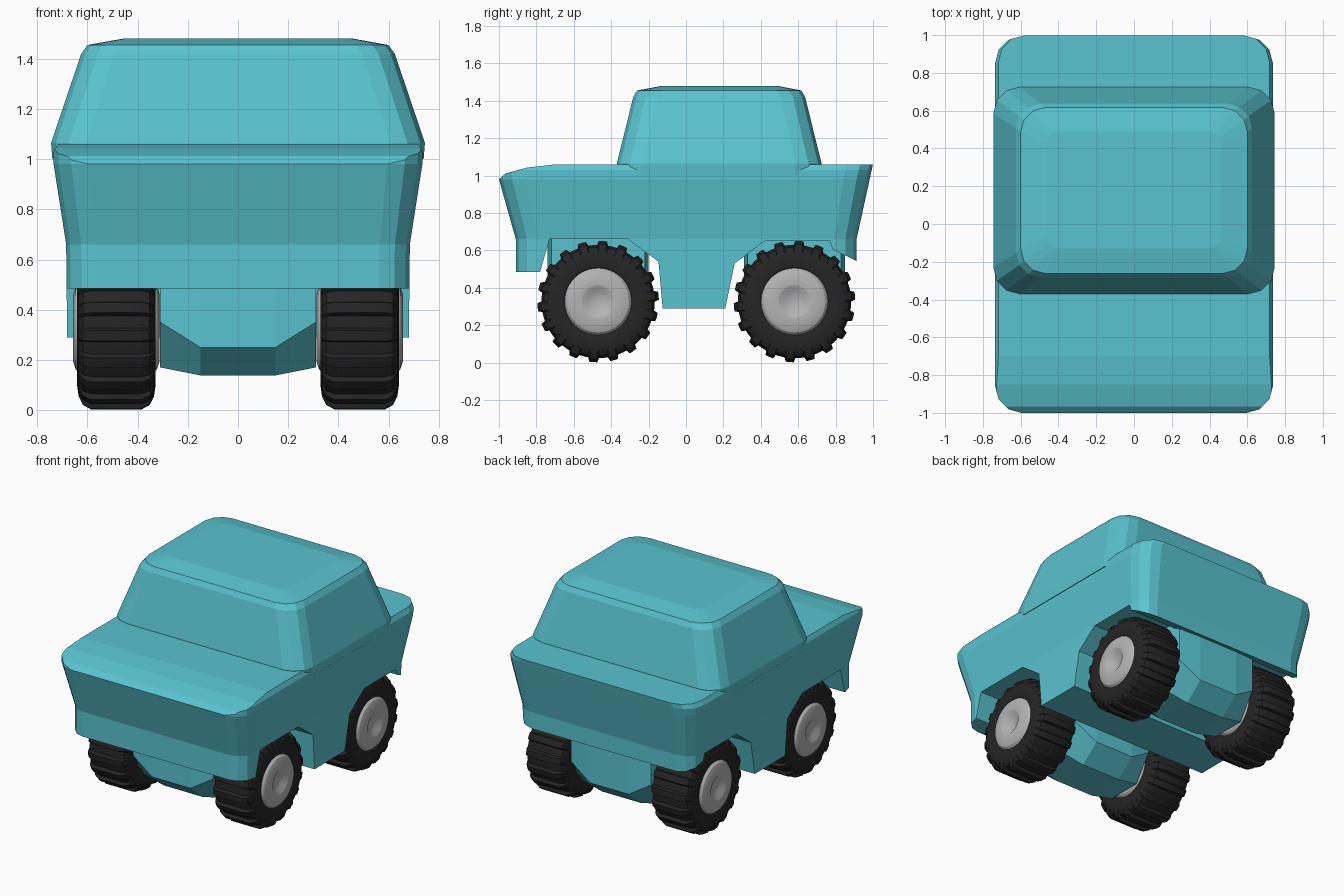
import bpy, bmesh, math

if "Cube" in bpy.data.objects:
    bpy.data.objects.remove(bpy.data.objects["Cube"])


def material(name, col):
    m = bpy.data.materials.new(name)
    m.diffuse_color = (*col, 1)
    m.use_nodes = True
    m.node_tree.nodes["Principled BSDF"].inputs["Base Color"].default_value = m.diffuse_color
    return m


TEAL = material("teal paint", (0.10, 0.55, 0.63))
RUBBER = material("black rubber", (0.018, 0.018, 0.018))
METAL = material("grey metal", (0.46, 0.46, 0.46))


def make_object(name, verts, faces, mat):
    me = bpy.data.meshes.new(name)
    me.from_pydata(verts, [], faces)
    bm = bmesh.new()
    bm.from_mesh(me)
    bmesh.ops.recalc_face_normals(bm, faces=bm.faces)
    bm.to_mesh(me)
    bm.free()
    me.materials.append(mat)
    ob = bpy.data.objects.new(name, me)
    bpy.context.collection.objects.link(ob)
    return ob


def loft(name, rings, mat):
    """Skin a list of equal closed rings and cap both ends."""
    n = len(rings[0])
    verts = [p for r in rings for p in r]
    faces = [(i * n + j, i * n + (j + 1) % n, (i + 1) * n + (j + 1) % n, (i + 1) * n + j)
             for i in range(len(rings) - 1) for j in range(n)]
    faces += [tuple(range(n)), tuple(range(len(verts) - n, len(verts)))]
    return make_object(name, verts, faces, mat)


def rounded_ring(z, hx, y0, y1, r, seg=3):
    pts = []
    corners = [(hx - r, y1 - r), (-hx + r, y1 - r), (-hx + r, y0 + r), (hx - r, y0 + r)]
    for k, (cx, cy) in enumerate(corners):
        for s in range(seg + 1):
            a = math.pi / 2 * (k + s / seg)
            pts.append((cx + r * math.cos(a), cy + r * math.sin(a), z))
    return pts


# Body tub, trimmed by a side profile that cuts hood curve and wheel arches
body = loft("body", [rounded_ring(0.2, 0.68, -0.91, 0.91, 0.12),
                     rounded_ring(0.66, 0.685, -0.91, 0.912, 0.12),
                     rounded_ring(0.98, 0.735, -1.0, 0.982, 0.14),
                     rounded_ring(1.03, 0.735, -1.0, 0.993, 0.14),
                     rounded_ring(1.065, 0.715, -1.0, 1.0, 0.14)], TEAL)
profile = [(-1.1, 0.98), (-1.0, 0.98), (-0.965, 1.012), (-0.85, 1.043), (-0.7, 1.06), (1.1, 1.061),
           (1.1, 0.45), (0.91, 0.545), (0.785, 0.605), (0.77, 0.65), (0.42, 0.65),
           (0.26, 0.53), (0.21, 0.29), (-0.125, 0.29), (-0.147, 0.54), (-0.31, 0.66),
           (-0.73, 0.66), (-0.78, 0.485), (-1.1, 0.485)]
cutter = loft("profile_cutter", [[(x, y, z) for y, z in profile] for x in (-1, 1)], TEAL)
cutter.hide_render = True
mod = body.modifiers.new("trim", 'BOOLEAN')
mod.operation = 'INTERSECT'
mod.solver = 'EXACT'
mod.object = cutter
bpy.context.view_layer.objects.active = body
bpy.ops.object.modifier_apply(modifier=mod.name)
bpy.data.objects.remove(cutter)

# Cabin with shoulder and softly rounded roof
loft("cabin", [rounded_ring(1.0, 0.74, -0.37, 0.72, 0.14),
               rounded_ring(1.065, 0.745, -0.37, 0.725, 0.14),
               rounded_ring(1.42, 0.625, -0.282, 0.637, 0.13),
               rounded_ring(1.455, 0.60, -0.262, 0.617, 0.13),
               rounded_ring(1.48, 0.46, -0.13, 0.49, 0.06)], TEAL)

FRONT_Y, REAR_Y, AXLE_Z = -0.47, 0.58, 0.327

# Axle housings between the wheels, fuller in the middle
for name, cy in (("front", FRONT_Y), ("rear", REAR_Y)):
    rings = []
    for x, w, mid, low in ((-0.31, 0.25, 0.35, 0.17), (-0.15, 0.27, 0.25, 0.138),
                           (0.15, 0.27, 0.25, 0.138), (0.31, 0.25, 0.35, 0.17)):
        rings.append([(x, cy + y, z) for y, z in (
            (-w, 0.67), (-w, mid), (-w * 0.5, low), (w * 0.5, low), (w, mid), (w, 0.67))])
    loft(name + "_axle_housing", rings, TEAL)


def lathe(name, prof, angles, mat):
    """Revolve (radius, x, lug height) about x; angles are (angle, lug factor)."""
    n, m = len(prof), len(angles)
    verts = [(x, (r + l * h) * math.cos(a), (r + l * h) * math.sin(a))
             for a, l in angles for r, x, h in prof]
    faces = [(i * n + j, i * n + j + 1, (i + 1) % m * n + j + 1, (i + 1) % m * n + j)
             for i in range(m) for j in range(n - 1)]
    ob = make_object(name, verts, faces, mat)
    bm = bmesh.new()
    bm.from_mesh(ob.data)
    bmesh.ops.remove_doubles(bm, verts=bm.verts, dist=1e-5)
    bmesh.ops.recalc_face_normals(bm, faces=bm.faces)
    bm.to_mesh(ob.data)
    bm.free()
    bpy.ops.object.select_all(action='DESELECT')
    ob.select_set(True)
    bpy.context.view_layer.objects.active = ob
    bpy.ops.object.shade_smooth_by_angle(angle=math.radians(30))
    return ob


def symmetric(half, centre):
    """Mirror a half profile across the wheel's middle plane."""
    return [(r, centre + d, h) for r, d, h in half] + \
           [(r, centre - d, h) for r, d, h in reversed(half)]


# Wheels: treaded tyre and dished rim on both faces
LUGS = 18
tread = [((i + f) * math.tau / LUGS, l) for i in range(LUGS)
         for f, l in ((0, 0), (0.08, 1), (0.27, 1), (0.46, 1), (0.54, 0), (0.77, 0))]
plain = [(i * math.tau / 48, 0) for i in range(48)]
tyre_half = [(0.17, 0.14, 0), (0.185, 0.152, 0), (0.225, 0.157, 0), (0.265, 0.150, 0.008),
             (0.29, 0.133, 0.017), (0.303, 0.10, 0.022)]
rim_half = [(0, 0.145, 0), (0.055, 0.152, 0), (0.083, 0.172, 0), (0.09, 0.173, 0),
            (0.135, 0.172, 0), (0.165, 0.162, 0), (0.18, 0.145, 0)]

for side, sx in (("right", 1), ("left", -1)):
    for end, cy in (("front", FRONT_Y), ("rear", REAR_Y)):
        for part, half, ang, mat in (("tyre", tyre_half, tread, RUBBER),
                                     ("rim", rim_half, plain, METAL)):
            ring = symmetric(half, 0)
            if part == "tyre":
                ring.append(ring[0])
            ob = lathe(f"{end}_{side}_{part}", ring, ang, mat)
            ob.location = (sx * 0.485, cy, AXLE_Z)
